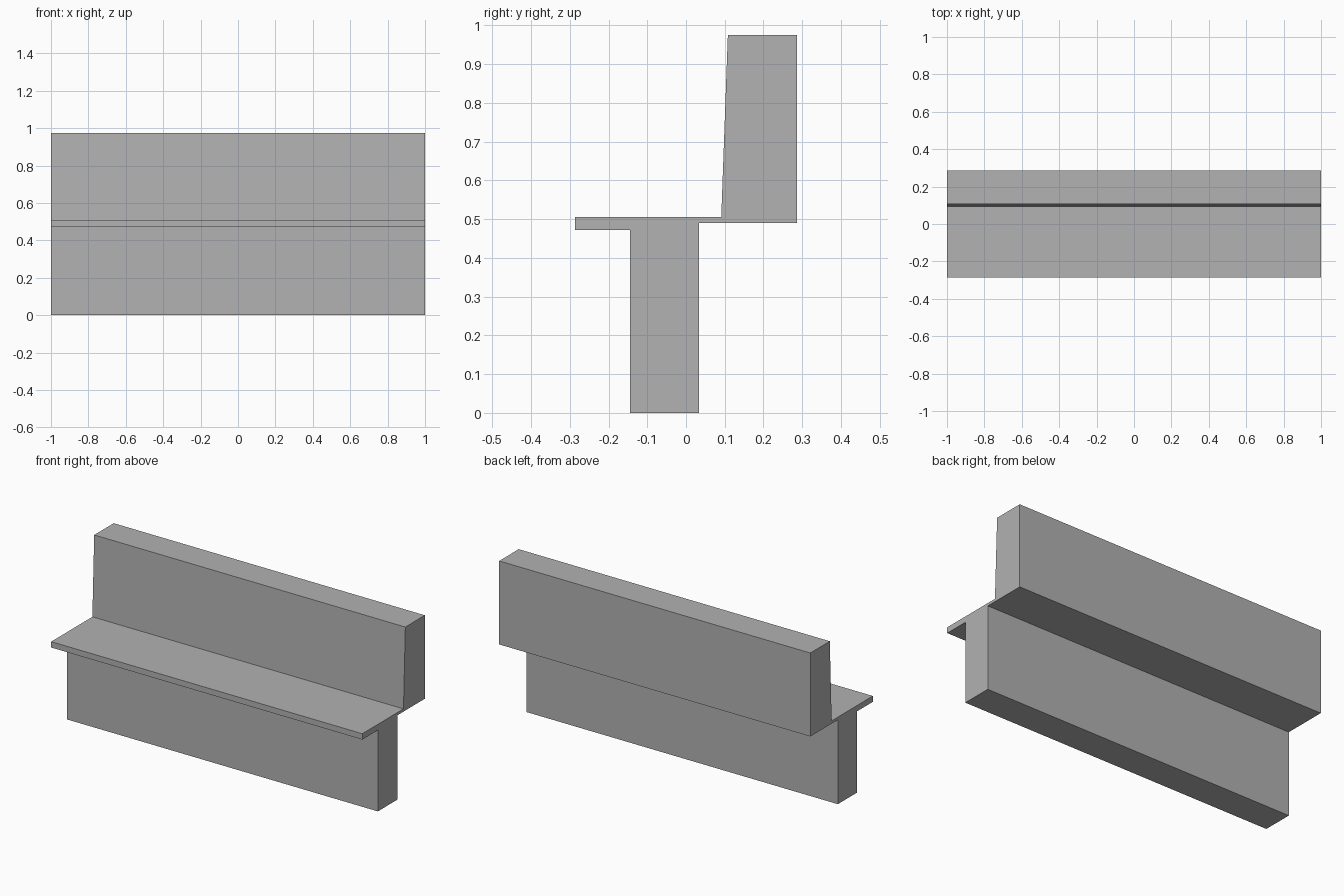
import bpy
import bmesh

default = bpy.data.objects.get("Cube")
if default:
    bpy.data.objects.remove(default, do_unlink=True)

# Plain grey for the whole bench
grey = bpy.data.materials.new("grey")
colour = (0.445, 0.445, 0.445, 1.0)
grey.use_nodes = True
grey.diffuse_color = colour
grey.node_tree.nodes["Principled BSDF"].inputs["Base Color"].default_value = colour


def extrude_profile(name, profile, half_length, material):
    """Sweep a closed (y, z) outline along x, centred on x = 0."""
    bm = bmesh.new()
    end = bm.faces.new([bm.verts.new((-half_length, y, z)) for y, z in profile])
    swept = bmesh.ops.extrude_face_region(bm, geom=[end], use_keep_orig=True)
    moved = [v for v in swept["geom"] if isinstance(v, bmesh.types.BMVert)]
    bmesh.ops.translate(bm, verts=moved, vec=(2 * half_length, 0, 0))
    bmesh.ops.recalc_face_normals(bm, faces=bm.faces)
    mesh = bpy.data.meshes.new(name)
    bm.to_mesh(mesh)
    bm.free()
    mesh.materials.append(material)
    obj = bpy.data.objects.new(name, mesh)
    bpy.context.collection.objects.link(obj)
    return obj


# Bench section: plinth, overhanging backrest with a raked front, thin seat
plinth_back = [(-0.144, 0), (0.034, 0), (0.034, 0.49)]
backrest = [(0.287, 0.49), (0.287, 0.975), (0.108, 0.975), (0.091, 0.506)]
seat = [(-0.287, 0.506), (-0.287, 0.472), (-0.144, 0.472)]
extrude_profile("bench", plinth_back + backrest + seat, 1.0, grey)
